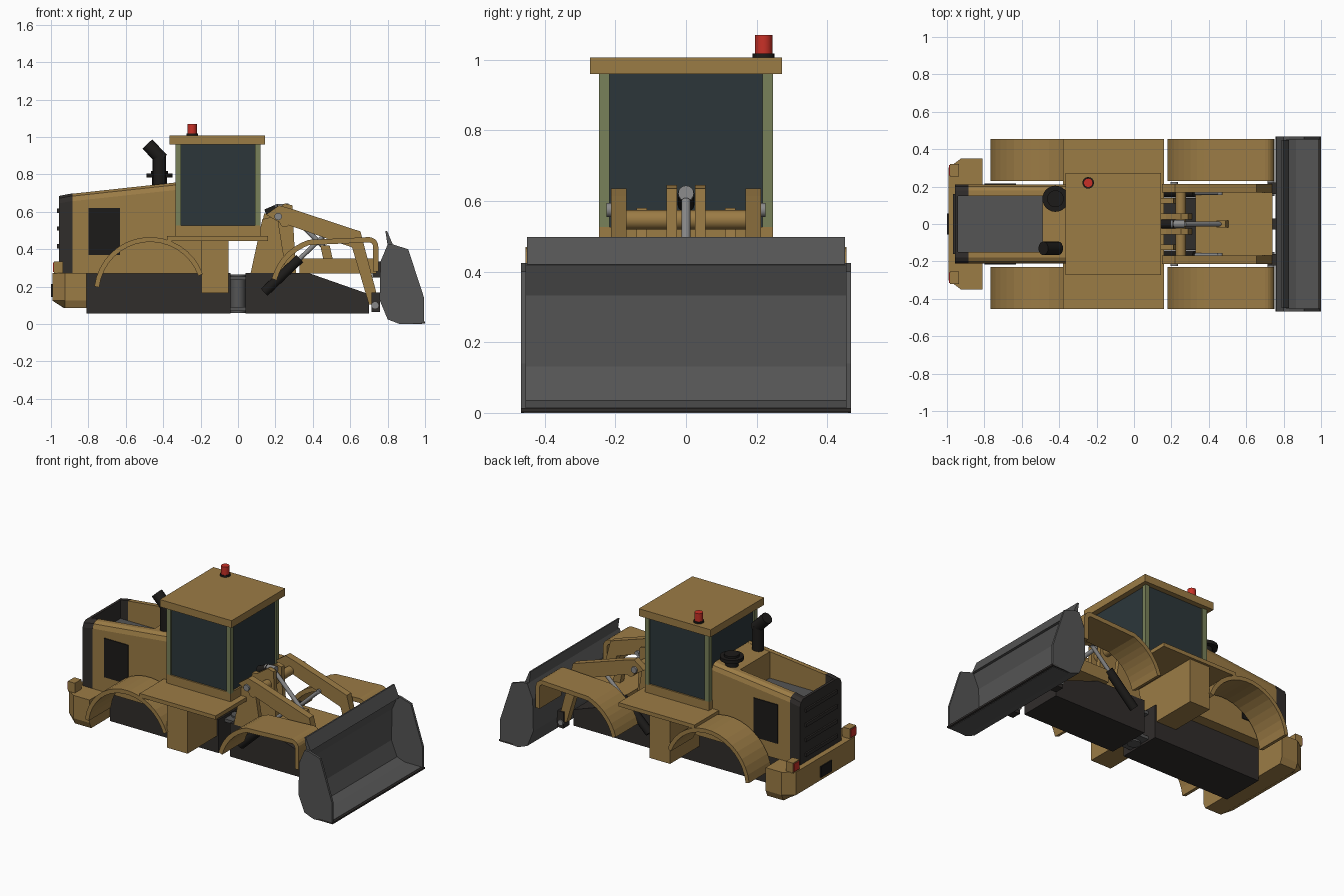
import bpy, bmesh
from math import sin, cos, radians
from mathutils import Vector

if "Cube" in bpy.data.objects:
    bpy.data.objects.remove(bpy.data.objects["Cube"])


def mat(name, c):
    m = bpy.data.materials.new(name)
    m.diffuse_color = (*c, 1)
    m.use_nodes = True
    m.node_tree.nodes["Principled BSDF"].inputs["Base Color"].default_value = m.diffuse_color
    return m


BROWN = mat("ochre", (0.33, 0.2, 0.06))
DARK = mat("charcoal", (0.03, 0.026, 0.024))
BLACK = mat("black", (0.012, 0.011, 0.01))
STEEL = mat("steel", (0.09, 0.09, 0.09))
GREY = mat("bright_steel", (0.25, 0.25, 0.25))
GLASS = mat("glass", (0.025, 0.037, 0.042))
GREEN = mat("olive", (0.19, 0.22, 0.1))
RED = mat("red", (0.58, 0.03, 0.02))


def finish(name, bm, m):
    bmesh.ops.recalc_face_normals(bm, faces=bm.faces)
    me = bpy.data.meshes.new(name)
    bm.to_mesh(me)
    bm.free()
    o = bpy.data.objects.new(name, me)
    bpy.context.collection.objects.link(o)
    me.materials.append(m)
    return o


def loft(name, sections, m):
    """Skin closed sections of equal length and cap both ends."""
    bm = bmesh.new()
    rings = [[bm.verts.new(p) for p in s] for s in sections]
    n = len(rings[0])
    for a, b in zip(rings, rings[1:]):
        for i in range(n):
            bm.faces.new((a[i], a[(i + 1) % n], b[(i + 1) % n], b[i]))
    bm.faces.new(rings[0])
    bm.faces.new(rings[-1])
    return finish(name, bm, m)


def prism(name, pts, y0, y1, m):
    """Extrude an x-z profile across y."""
    return loft(name, [[(x, y, z) for x, z in pts] for y in (y0, y1)], m)


def box(name, x0, x1, y0, y1, z0, z1, m):
    return prism(name, [(x0, z0), (x1, z0), (x1, z1), (x0, z1)], y0, y1, m)


def ribbon(name, path, t, y0, y1, m):
    """Sheet of thickness t following an x-z path."""
    P = [Vector(p) for p in path]
    inner = []
    for i, p in enumerate(P):
        d = (P[min(i + 1, len(P) - 1)] - P[max(i - 1, 0)]).normalized()
        inner.append(p + Vector((d.y, -d.x)) * t)
    bm = bmesh.new()
    rows = [[bm.verts.new((q.x, y, q.y)) for q in L] for L, y in ((P, y0), (P, y1), (inner, y1), (inner, y0))]
    for k in range(4):
        a, b = rows[k], rows[(k + 1) % 4]
        for i in range(len(P) - 1):
            bm.faces.new((a[i], a[i + 1], b[i + 1], b[i]))
    for e in (0, -1):
        bm.faces.new([r[e] for r in rows])
    return finish(name, bm, m)


def rod(name, a, b, r, m, n=16):
    a, b = Vector(a), Vector(b)
    bm = bmesh.new()
    bmesh.ops.create_cone(bm, cap_ends=True, segments=n, radius1=r, radius2=r, depth=(b - a).length)
    q = Vector((0, 0, 1)).rotation_difference(b - a)
    for v in bm.verts:
        v.co = q @ v.co + (a + b) / 2
    for f in bm.faces:
        f.smooth = len(f.verts) == 4
    for e in bm.edges:
        e.smooth = all(len(f.verts) == 4 for f in e.link_faces)
    return finish(name, bm, m)


# Chassis halves and articulation joint
box("rear_chassis", -0.81, -0.04, -0.14, 0.14, 0.057, 0.272, DARK)
prism("front_chassis", [(0.04, 0.057), (0.70, 0.057), (0.70, 0.16), (0.38, 0.272), (0.04, 0.272)], -0.14, 0.14, DARK)
rod("joint_pin", (0, 0, 0.06), (0, 0, 0.265), 0.04, STEEL)
for z in (0.07, 0.235):
    box("joint_plate", -0.045, 0.045, -0.08, 0.08, z, z + 0.02, STEEL)

# Counterweight with chamfered corners, narrowing at the bottom rear
cw = [(-0.81, -0.35), (-0.925, -0.35), (-0.992, -0.30), (-0.992, 0.30), (-0.925, 0.35), (-0.81, 0.35)]
loft("counterweight", [[(max(x, -0.93), y * 0.95, 0.085) for x, y in cw],
                       [(x, y, 0.125) for x, y in cw], [(x, y, 0.272) for x, y in cw]], BROWN)
box("rear_plate", -1.0, -0.985, -0.055, 0.055, 0.145, 0.215, BLACK)

# Engine hood: U section with an open top bay
def hood_section(x, top, floor):
    half = [(0.21, 0.27), (0.21, top - 0.04), (0.20, top - 0.013), (0.178, top), (0.15, top), (0.15, floor)]
    return [(x, y, z) for y, z in half] + [(x, -y, z) for y, z in reversed(half)]


loft("hood_rear", [hood_section(-0.885, 0.697, 0.56), hood_section(-0.49, 0.74, 0.56)], BROWN)
loft("hood_front", [hood_section(-0.49, 0.74, 0.739), hood_section(-0.33, 0.757, 0.756)], BROWN)
loft("grille_housing", [hood_section(-0.957, 0.685, 0.56), hood_section(-0.885, 0.699, 0.56)], DARK)
box("grille_top_lip", -0.957, -0.94, -0.152, 0.152, 0.55, 0.685, DARK)
box("bay_floor", -0.94, -0.49, -0.15, 0.15, 0.55, 0.57, STEEL)
for i in range(4):
    z = 0.31 + i * 0.095
    box("grille_slat", -0.967, -0.95, -0.16, 0.16, z, z + 0.022, DARK)

# Exhaust and air cleaner
rod("exhaust_pipe", (-0.42, -0.13, 0.73), (-0.42, -0.13, 0.90), 0.036, BLACK)
rod("exhaust_outlet", (-0.405, -0.13, 0.88), (-0.485, -0.13, 0.962), 0.036, BLACK)
rod("air_cleaner_stem", (-0.42, 0.135, 0.73), (-0.42, 0.135, 0.785), 0.04, BLACK)
rod("air_cleaner_cap", (-0.42, 0.135, 0.783), (-0.42, 0.135, 0.805), 0.07, BLACK, 24)
rod("air_cleaner_knob", (-0.42, 0.135, 0.80), (-0.42, 0.135, 0.818), 0.045, BLACK, 24)

# Cab: platform, sill, glass, pillars, roof and beacon
box("cab_platform", -0.38, 0.16, -0.455, 0.455, 0.445, 0.47, BROWN)
box("cab_base", -0.34, -0.05, -0.21, 0.21, 0.27, 0.45, BROWN)
box("cab_sill", -0.335, 0.12, -0.247, 0.247, 0.465, 0.527, BROWN)
box("cab_glass", -0.325, 0.11, -0.238, 0.238, 0.52, 0.965, GLASS)
for x in (-0.335, 0.09):
    for y in (-0.247, 0.217):
        box("cab_pillar", x, x + 0.03, y, y + 0.03, 0.52, 0.965, GREEN)
box("cab_roof", -0.365, 0.145, -0.272, 0.272, 0.96, 1.007, BROWN)
rod("beacon_base", (-0.245, 0.22, 1.005), (-0.245, 0.22, 1.018), 0.031, BLACK)
rod("beacon_lamp", (-0.245, 0.22, 1.015), (-0.245, 0.22, 1.07), 0.025, RED)


def arc(cx, cz, r, a0, a1, n):
    return [(cx + r * cos(radians(a0 + (a1 - a0) * i / n)), cz + r * sin(radians(a0 + (a1 - a0) * i / n)))
            for i in range(n + 1)]


rear_arc = arc(-0.47, 0.165, 0.30, 173, 20, 16)
front_arc = arc(0.47, 0.165, 0.30, 165, 108, 7) + arc(0.70, 0.415, 0.05, 90, 0, 5) + [(0.75, 0.28)]
arm = [(0.15, 0.585), (0.21, 0.55), (0.61, 0.41), (0.70, 0.105), (0.757, 0.10), (0.655, 0.495),
       (0.29, 0.615), (0.22, 0.635)]
tower = [(0.067, 0.27), (0.14, 0.59), (0.17, 0.59), (0.25, 0.645), (0.29, 0.635), (0.31, 0.27)]
tower_side = [(0.067, 0.27), (0.13, 0.56), (0.21, 0.58), (0.26, 0.27)]

# Everything that comes in left and right pairs
for s, side in ((-1, "right"), (1, "left")):
    ribbon("rear_fender_" + side, rear_arc, 0.026, s * 0.23, s * 0.455, BROWN)
    ribbon("front_fender_" + side, front_arc, 0.028, s * 0.23, s * 0.455, BROWN)
    box("step_box_" + side, -0.195, -0.05, s * 0.14, s * 0.44, 0.165, 0.447, BROWN)
    box("hood_vent_" + side, -0.80, -0.63, s * 0.2, s * 0.216, 0.37, 0.62, BLACK)
    box("lamp_housing_" + side, -0.985, -0.935, s * 0.255, s * 0.32, 0.27, 0.335, BROWN)
    box("tail_lamp_" + side, -0.99, -0.983, s * 0.26, s * 0.315, 0.278, 0.328, RED)
    prism("tower_plate_" + side, tower_side, s * 0.11, s * 0.14, BROWN)
    prism("tower_centre_plate_" + side, tower, s * 0.025, s * 0.055, BROWN)
    prism("lift_arm_" + side, arm, s * 0.168, s * 0.213, BROWN)
    rod("arm_pivot_pin_" + side, (0.215, s * 0.17, 0.575), (0.215, s * 0.225, 0.575), 0.02, GREY)
    rod("lift_cylinder_" + side, (0.14, s * 0.168, 0.17), (0.33, s * 0.168, 0.35), 0.026, BLACK)
    rod("lift_piston_" + side, (0.32, s * 0.168, 0.34), (0.46, s * 0.168, 0.472), 0.012, GREY)
    rod("lift_piston_pin_" + side, (0.46, s * 0.155, 0.472), (0.46, s * 0.19, 0.472), 0.014, GREY)
    box("bucket_hinge_" + side, 0.715, 0.76, s * 0.16, s * 0.222, 0.065, 0.17, DARK)
    rod("bucket_pin_" + side, (0.733, s * 0.15, 0.10), (0.733, s * 0.23, 0.10), 0.018, GREY)

# Linkage between tower and bucket
rod("tower_cross_tube", (0.25, -0.21, 0.547), (0.25, 0.21, 0.547), 0.028, BROWN)
box("arm_cross_beam", 0.33, 0.74, -0.168, 0.168, 0.27, 0.35, BROWN)
rod("tilt_cylinder", (0.15, 0, 0.59), (0.22, 0, 0.62), 0.024, BLACK)
rod("tilt_rod", (0.20, 0, 0.618), (0.27, 0, 0.622), 0.022, GREY)
rod("tilt_link", (0.27, 0, 0.60), (0.46, 0, 0.41), 0.013, GREY)
prism("bellcrank", [(0.44, 0.42), (0.49, 0.42), (0.51, 0.33), (0.46, 0.33)], -0.02, 0.02, BROWN)
box("bucket_link", 0.72, 0.766, -0.03, 0.03, 0.25, 0.335, DARK)

# Bucket: shell, end plates, spill guard and cutting edge
shell = [(0.985, 0.0), (0.865, 0.0), (0.80, 0.025), (0.757, 0.13), (0.762, 0.335), (0.80, 0.425)]
ribbon("bucket_shell", shell, 0.016, -0.46, 0.46, STEEL)
for s, side in ((-1, "right"), (1, "left")):
    prism("bucket_end_" + side, shell[1:] + [(0.83, 0.425), (0.91, 0.40), (0.995, 0.14), (0.995, 0.008)],
          s * 0.453, s * 0.468, STEEL)
prism("spill_guard", [(0.80, 0.42), (0.83, 0.42), (0.797, 0.498), (0.788, 0.498)], -0.45, 0.45, STEEL)
box("cutting_edge", 0.90, 1.0, -0.468, 0.468, 0.003, 0.014, DARK)
